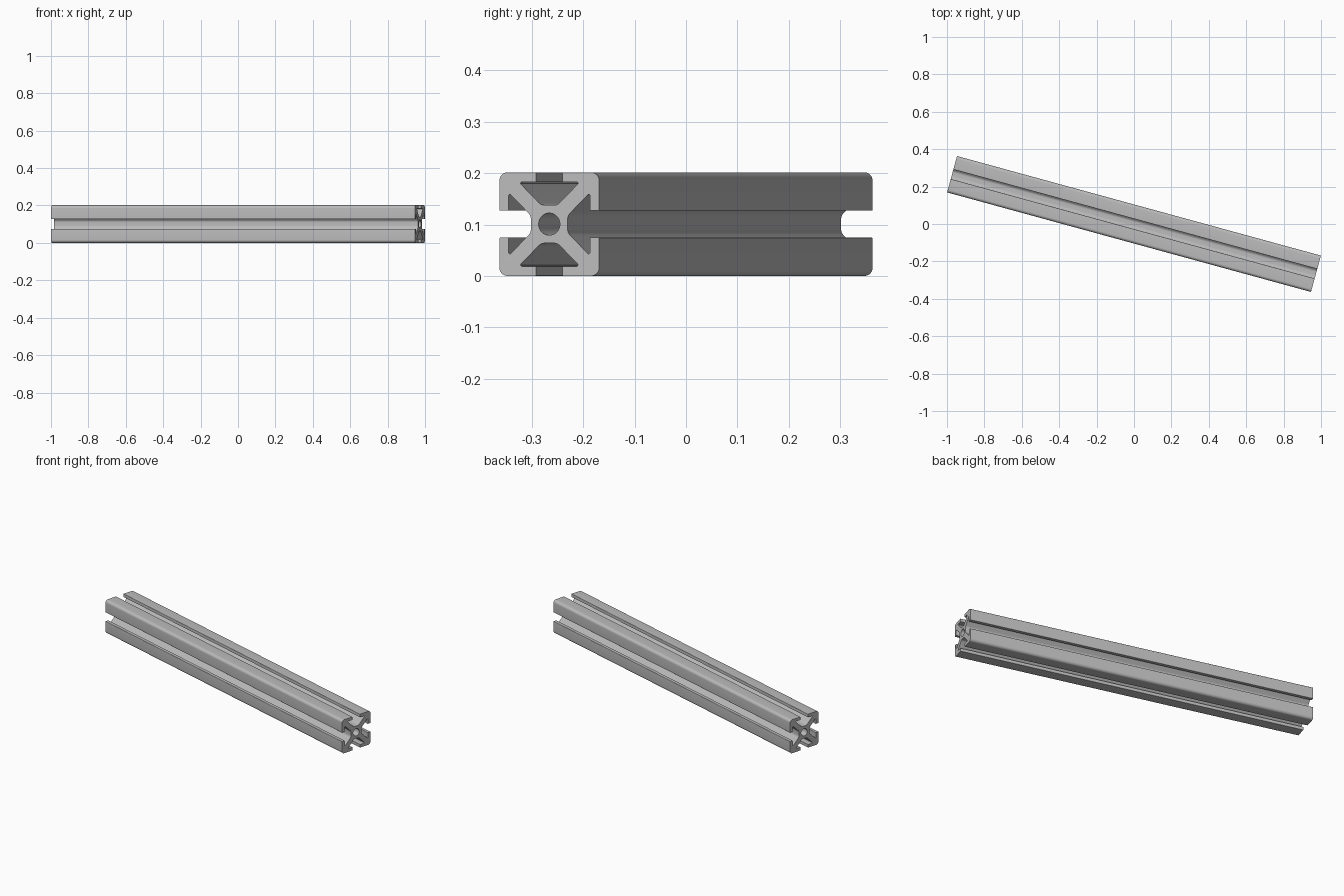
import bpy, bmesh, math
from mathutils import Vector, Matrix

cube = bpy.data.objects.get("Cube")
if cube:
    bpy.data.objects.remove(cube, do_unlink=True)

LENGTH, HALF = 2.017, 0.1007      # bar length, half of its square section
OPEN, LIP = 0.0263, 0.082         # half slot opening, height of lip underside
WALL, FLOOR = 0.058, 0.037        # half width inside slot, slot floor height
WEB = 0.0205                      # offset of diagonal web edge
BORE = 0.0215
TURN = math.radians(15.3)


def fillet(corners, steps=6):
    """Round each (point, radius) corner of a closed outline."""
    out = []
    for i, (p, r) in enumerate(corners):
        if r == 0:
            out.append(p)
            continue
        a = (corners[i - 1][0] - p).normalized()
        b = (corners[(i + 1) % len(corners)][0] - p).normalized()
        half = a.angle(b) / 2
        center = p + (a + b).normalized() * (r / math.sin(half))
        start = p + a * (r / math.tan(half)) - center
        end = p + b * (r / math.tan(half)) - center
        for k in range(steps + 1):
            v = start.lerp(end, k / steps)
            out.append(center + v.normalized() * r)
    return out


# One slot: left half listed, right half mirrored, then turned four times
left = [(-OPEN, HALF, 0.002), (-OPEN, LIP, 0), (-WALL, LIP, 0.003),
        (-WALL, WALL + WEB, 0.004), (WEB - FLOOR, FLOOR, 0.018)]
slot = left + [(-x, y, r) for x, y, r in reversed(left)]
quarter = [(-HALF, HALF, 0.016)] + slot
corners = []
for q in range(4):
    rot = Matrix.Rotation(-q * math.pi / 2, 2)
    corners += [(rot @ Vector((x, y)), r) for x, y, r in quarter]
outline = fillet(corners)
bore = [Vector((math.cos(t), math.sin(t))) * BORE
        for t in (k * math.tau / 40 for k in range(40))]

# Filled section with a bore, extruded along its length
curve = bpy.data.curves.new("slotted_bar", "CURVE")
curve.dimensions = "2D"
curve.fill_mode = "BOTH"
curve.extrude = LENGTH / 2
for points in (outline, bore):
    spline = curve.splines.new("POLY")
    spline.points.add(len(points) - 1)
    for sp, p in zip(spline.points, points):
        sp.co = (p.x, p.y, 0, 1)
    spline.use_cyclic_u = True
bar = bpy.data.objects.new("slotted_bar", curve)
bpy.context.collection.objects.link(bar)
bpy.ops.object.select_all(action="DESELECT")
bar.select_set(True)
bpy.context.view_layer.objects.active = bar
bpy.ops.object.convert(target="MESH")
bar = bpy.context.object

# Lay the bar down and turn it on the ground
s, c = math.sin(TURN), math.cos(TURN)
place = Matrix(((s, 0, c, 0), (c, 0, -s, 0), (0, 1, 0, HALF), (0, 0, 0, 1)))
bm = bmesh.new()
bm.from_mesh(bar.data)
bmesh.ops.remove_doubles(bm, verts=bm.verts, dist=0.00001)
bm.transform(place)
bmesh.ops.recalc_face_normals(bm, faces=bm.faces)
bm.to_mesh(bar.data)
bm.free()
bpy.ops.object.shade_smooth_by_angle(angle=math.radians(30))

# Aluminium colour
mat = bpy.data.materials.new("light grey aluminium")
mat.use_nodes = True
grey = (0.5, 0.5, 0.5, 1)
mat.diffuse_color = grey
mat.node_tree.nodes["Principled BSDF"].inputs["Base Color"].default_value = grey
bar.data.materials.clear()
bar.data.materials.append(mat)
